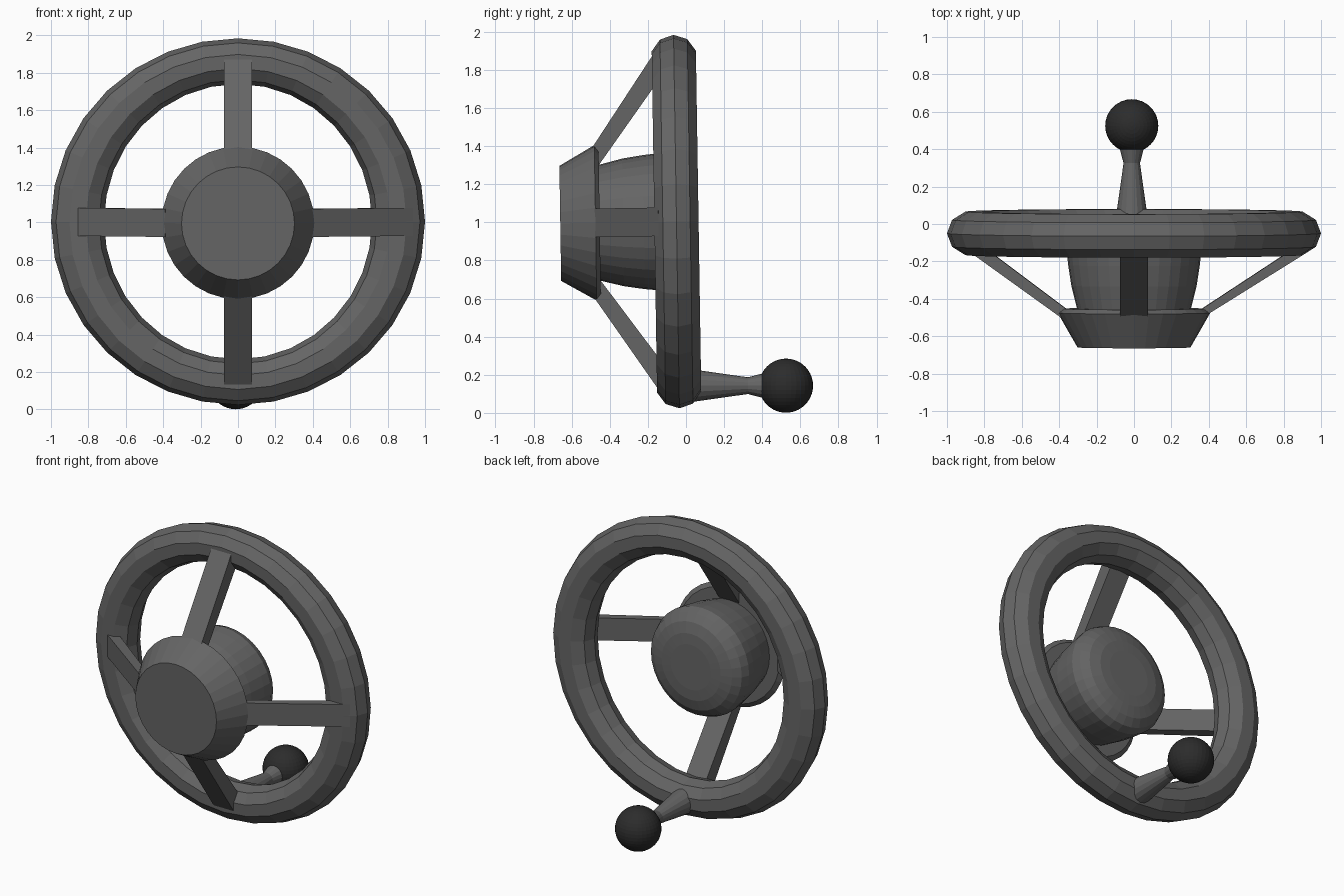
import bpy, bmesh
from math import sin, cos, pi, radians
from mathutils import Matrix

if "Cube" in bpy.data.objects:
    bpy.data.objects.remove(bpy.data.objects["Cube"])

CENTRE = (0, 0, 1.005)
TILT = Matrix.Translation(CENTRE) @ Matrix.Rotation(radians(0.9), 4, 'X')


def finish(name, bm, matrix):
    bmesh.ops.recalc_face_normals(bm, faces=bm.faces)
    bm.transform(matrix)
    me = bpy.data.meshes.new(name)
    bm.to_mesh(me)
    bm.free()
    ob = bpy.data.objects.new(name, me)
    bpy.context.collection.objects.link(ob)
    return ob


def lathe(name, profile, segs, matrix):
    """Turn a (radius, y) profile around the y axis, capping both ends."""
    bm = bmesh.new()
    rings = [[bm.verts.new((r * cos(2 * pi * i / segs), y, r * sin(2 * pi * i / segs)))
              for i in range(segs)] for r, y in profile]
    for a, b in zip(rings, rings[1:]):
        for i in range(segs):
            j = (i + 1) % segs
            bm.faces.new((a[i], a[j], b[j], b[i]))
    bm.faces.new(rings[0])
    bm.faces.new(rings[-1])
    return finish(name, bm, matrix)


def spoke(name, profile, angle):
    """Sloped bar: (radius, y) side profile with a fixed width."""
    w = 0.075
    bm = bmesh.new()
    sides = [[bm.verts.new((r, y, s)) for r, y in profile] for s in (-w, w)]
    bm.faces.new(sides[0])
    bm.faces.new(sides[1])
    n = len(profile)
    for i in range(n):
        j = (i + 1) % n
        bm.faces.new((sides[0][i], sides[0][j], sides[1][j], sides[1][i]))
    return finish(name, bm, TILT @ Matrix.Rotation(-radians(angle), 4, 'Y'))


# Rim: ring with a slightly wider section at the left and right
bm = bmesh.new()
N, M = 32, 10
rings = []
for i in range(N):
    a = 2 * pi * i / N
    half = 0.122 + 0.02 * cos(a) ** 2
    ring = []
    for k in range(M):
        t = 2 * pi * k / M
        r = 0.858 + half * cos(t)
        ring.append(bm.verts.new((r * cos(a), -0.05 + 0.122 * sin(t), r * sin(a))))
    rings.append(ring)
for i in range(N):
    a, b = rings[i], rings[(i + 1) % N]
    for k in range(M):
        j = (k + 1) % M
        bm.faces.new((a[k], a[j], b[j], b[k]))
finish("rim", bm, TILT)

# Hub: flared front boss and domed rear body
lathe("hub_front", [(0.302, -0.66), (0.408, -0.475), (0.38, -0.453)], 32, TILT)
lathe("hub_body", [(0.30, -0.47), (0.335, -0.33), (0.352, -0.22), (0.358, -0.16),
                   (0.338, -0.11), (0.29, -0.075), (0.22, -0.055), (0.15, -0.05)], 32, TILT)

# Four sloped spokes
upright = [(0.39, -0.49), (0.87, -0.165), (0.85, -0.10), (0.76, -0.12), (0.30, -0.455)]
spoke("spoke_top", upright, 90)
spoke("spoke_bottom", upright, 270)
spoke("spoke_right", [(0.39, -0.485), (0.935, -0.145), (0.84, -0.14), (0.36, -0.455)], 0)
spoke("spoke_left", [(0.39, -0.50), (0.87, -0.155), (0.78, -0.14), (0.36, -0.455)], 180)

# Crank handle: waisted stem and dark ball
HANDLE = Matrix.Translation((-0.012, 0, 0.143))
lathe("handle_stem", [(0.09, 0.0), (0.08, 0.07), (0.044, 0.325), (0.066, 0.41), (0.066, 0.45)],
      16, HANDLE)
bm = bmesh.new()
bmesh.ops.create_uvsphere(bm, u_segments=32, v_segments=20, radius=0.142)
knob = finish("handle_knob", bm, HANDLE @ Matrix.Translation((0, 0.525, 0)))
mat = bpy.data.materials.new("dark_knob")
mat.diffuse_color = (0.025, 0.025, 0.025, 1)
mat.use_nodes = True
mat.node_tree.nodes["Principled BSDF"].inputs["Base Color"].default_value = mat.diffuse_color
knob.data.materials.append(mat)

# Everything except the knob is mid-dark grey
grey = bpy.data.materials.new("dark_grey")
grey.diffuse_color = (0.13, 0.13, 0.13, 1)
grey.use_nodes = True
grey.node_tree.nodes["Principled BSDF"].inputs["Base Color"].default_value = grey.diffuse_color
for ob in bpy.context.collection.objects:
    if ob is not knob and not ob.data.materials:
        ob.data.materials.append(grey)
